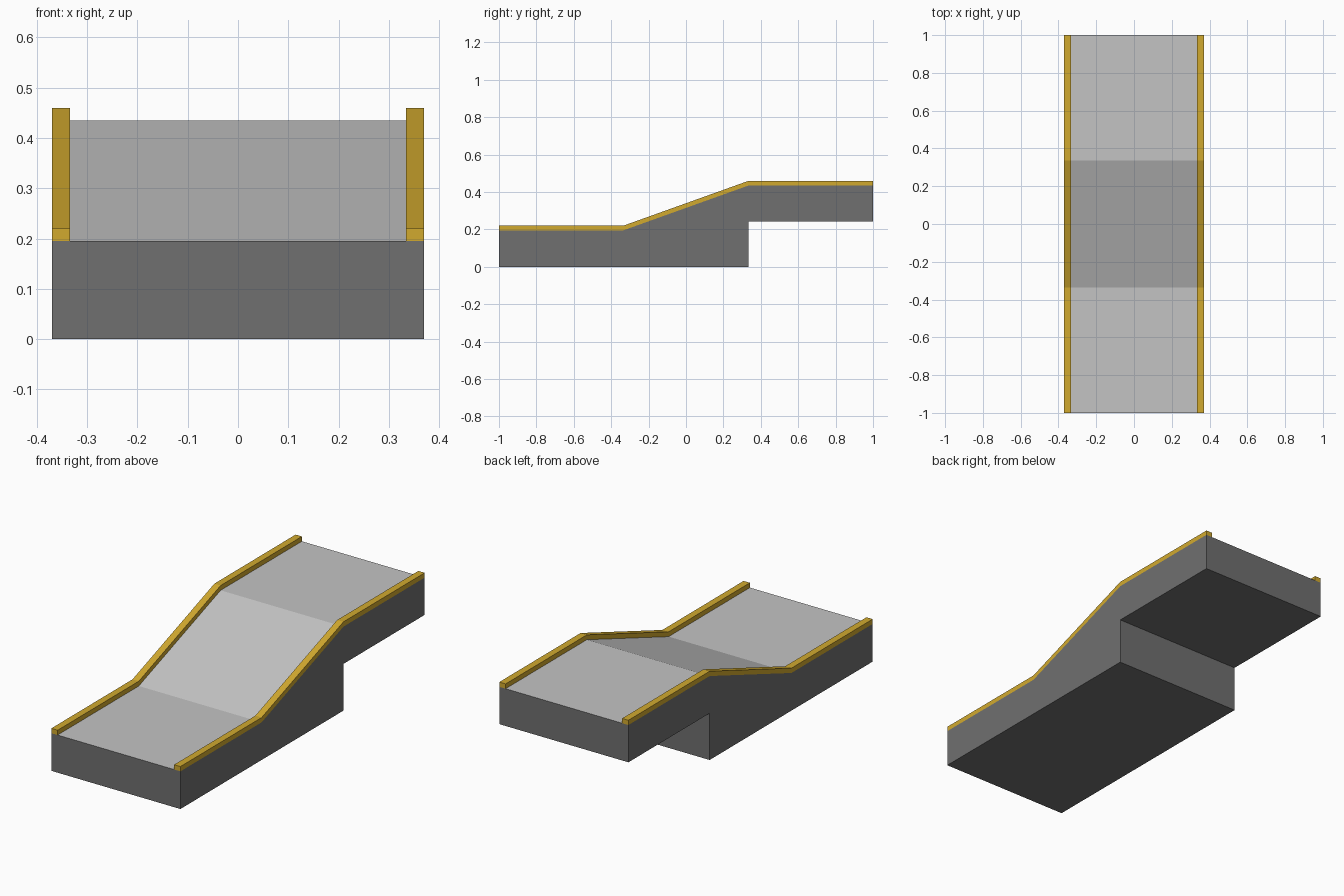
import bpy
import bmesh

cube = bpy.data.objects.get("Cube")
if cube:
    bpy.data.objects.remove(cube, do_unlink=True)


def material(name, rgb):
    mat = bpy.data.materials.new(name)
    mat.use_nodes = True
    colour = (*rgb, 1.0)
    mat.diffuse_color = colour
    mat.node_tree.nodes["Principled BSDF"].inputs["Base Color"].default_value = colour
    return mat


dark_grey = material("dark grey", (0.16, 0.16, 0.16))
light_grey = material("light grey", (0.55, 0.55, 0.55))
yellow = material("yellow", (0.64, 0.40, 0.028))


def extrude_profile(name, profile, x0, x1, mats):
    """Extrude a side profile of (y, z) points along x."""
    bm = bmesh.new()
    face = bm.faces.new([bm.verts.new((x0, y, z)) for y, z in profile])
    result = bmesh.ops.extrude_face_region(bm, geom=[face])
    moved = [g for g in result["geom"] if isinstance(g, bmesh.types.BMVert)]
    bmesh.ops.translate(bm, verts=moved, vec=(x1 - x0, 0, 0))
    bmesh.ops.recalc_face_normals(bm, faces=bm.faces)
    mesh = bpy.data.meshes.new(name)
    for mat in mats:
        mesh.materials.append(mat)
    # Upward faces take the last colour
    for f in bm.faces:
        f.material_index = len(mats) - 1 if f.normal.z > 0.5 else 0
    bm.to_mesh(mesh)
    bm.free()
    obj = bpy.data.objects.new(name, mesh)
    bpy.context.collection.objects.link(obj)
    return obj


half_width, inner = 0.37, 0.334
bend, low, high = 0.335, 0.195, 0.435
rail_height = 0.025
deck_line = [(-1, low), (-bend, low), (bend, high), (1, high)]

# Ramp body with a raised overhang at the back
underside = [(1, 0.242), (bend, 0.242), (bend, 0), (-1, 0)]
extrude_profile("ramp_body", deck_line + underside, -half_width, half_width,
                [dark_grey, light_grey])

# Edge rails following the deck
rail_top = [(y, z + rail_height) for y, z in reversed(deck_line)]
for side, name in ((1, "left_rail"), (-1, "right_rail")):
    extrude_profile(name, deck_line + rail_top, side * inner, side * half_width, [yellow])
